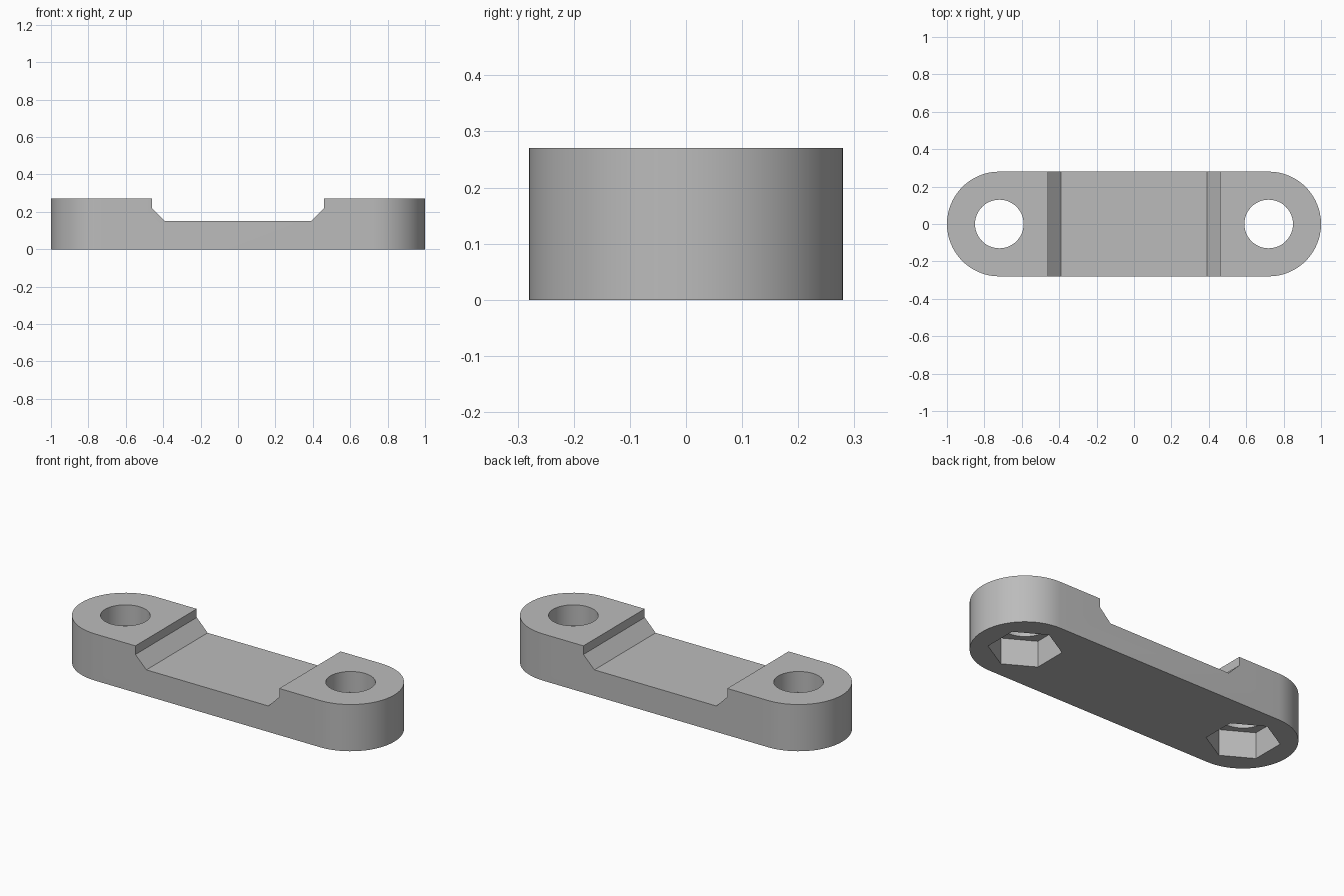
import bpy
import bmesh
from math import pi, cos, sin

if "Cube" in bpy.data.objects:
    bpy.data.objects.remove(bpy.data.objects["Cube"])

HEIGHT = 0.27
RADIUS = 0.28
BOLT_X = 0.72
HOLE_R = 0.13
NUT_R = 0.19
NUT_DEPTH = 0.15

grey = bpy.data.materials.new("plain grey")
grey.use_nodes = True
colour = (0.5, 0.5, 0.5, 1)
grey.diffuse_color = colour
grey.node_tree.nodes["Principled BSDF"].inputs["Base Color"].default_value = colour


def prism(name, outline, offset):
    """Extrude a closed 3D outline along an offset vector."""
    bm = bmesh.new()
    face = bm.faces.new([bm.verts.new(p) for p in outline])
    ext = bmesh.ops.extrude_face_region(bm, geom=[face])
    moved = [v for v in ext["geom"] if isinstance(v, bmesh.types.BMVert)]
    bmesh.ops.translate(bm, verts=moved, vec=offset)
    bmesh.ops.recalc_face_normals(bm, faces=bm.faces)
    mesh = bpy.data.meshes.new(name)
    bm.to_mesh(mesh)
    bm.free()
    mesh.materials.append(grey)
    obj = bpy.data.objects.new(name, mesh)
    bpy.context.collection.objects.link(obj)
    return obj


def arc(x, radius, start, sweep, steps, z):
    return [(x + radius * cos(start + sweep * i / steps),
             radius * sin(start + sweep * i / steps), z) for i in range(steps)]


# Rounded bar
N = 32
outline = []
for side, start in ((1, -pi / 2), (-1, pi / 2)):
    outline += arc(side * BOLT_X, RADIUS, start, pi, N, 0)
    outline.append((side * BOLT_X, side * RADIUS, 0))
bar = prism("clamp_bar", outline, (0, 0, HEIGHT))

# Chamfered channel across the middle of the top
half = [(0.39, 0.15), (0.46, 0.22), (0.46, 0.4)]
profile = half + [(-x, z) for x, z in reversed(half)]
cutters = [prism("channel_cutter", [(x, -0.5, z) for x, z in profile], (0, 1, 0))]

# Bolt holes with hexagonal nut pockets underneath
for label, side in (("left", 1), ("right", -1)):
    x = side * BOLT_X
    cutters.append(prism(label + "_hole_cutter",
                         arc(x, HOLE_R, 0, 2 * pi, 48, -0.1), (0, 0, 0.6)))
    cutters.append(prism(label + "_nut_cutter",
                         arc(x, NUT_R, pi / 2, 2 * pi, 6, -0.1), (0, 0, 0.1 + NUT_DEPTH)))

bpy.ops.object.select_all(action="DESELECT")
bpy.context.view_layer.objects.active = bar
bar.select_set(True)
for cutter in cutters:
    cutter.hide_render = True
    mod = bar.modifiers.new(cutter.name, "BOOLEAN")
    mod.operation = "DIFFERENCE"
    mod.solver = "EXACT"
    mod.object = cutter
    bpy.ops.object.modifier_apply(modifier=mod.name)
    bpy.data.objects.remove(cutter)

bpy.ops.object.shade_smooth_by_angle(angle=pi / 6)
